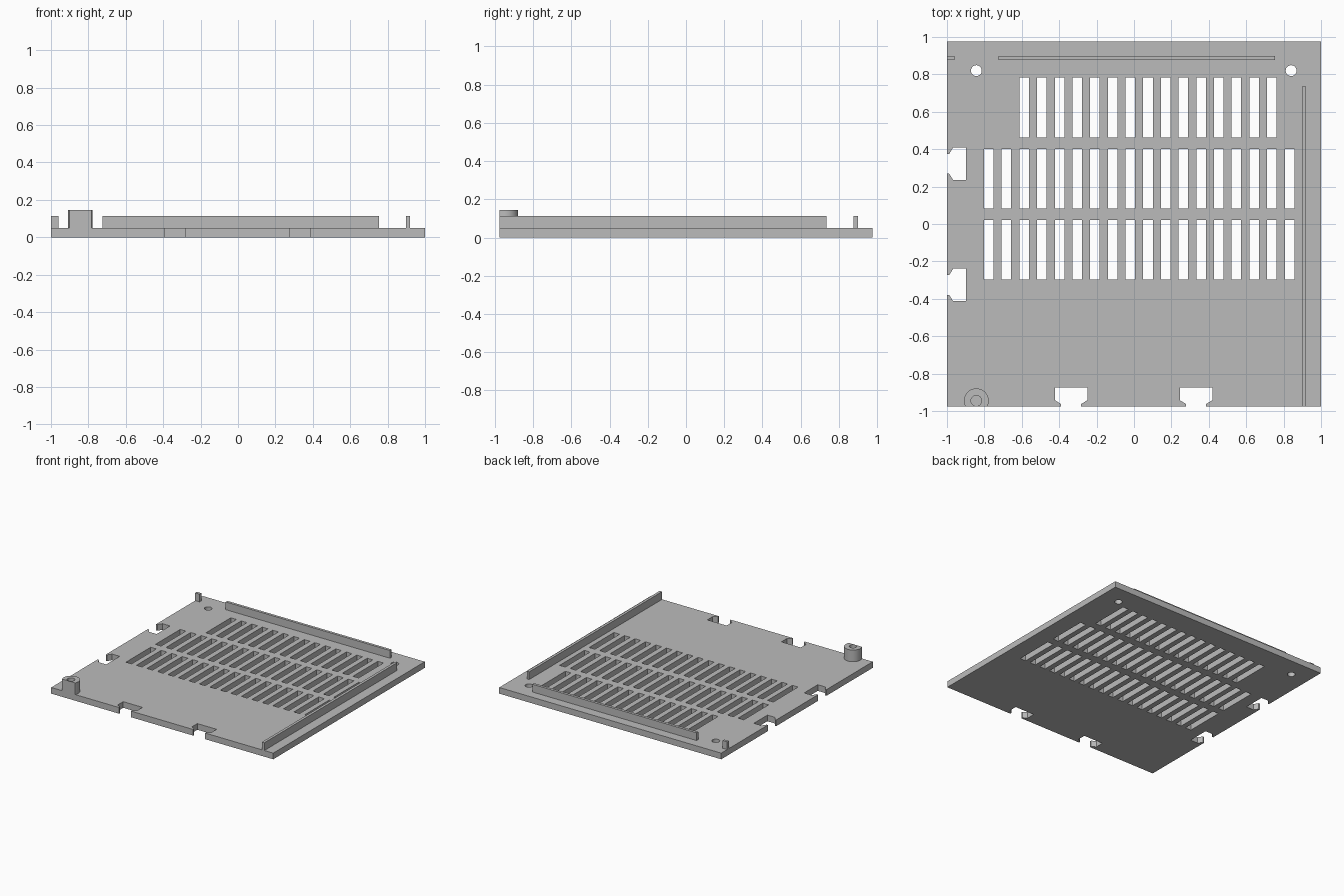
import bpy, bmesh, math

cube = bpy.data.objects.get("Cube")
if cube:
    bpy.data.objects.remove(cube, do_unlink=True)

HALF_X, HALF_Y, THICK = 1.0, 0.975, 0.05
RAIL_TOP, BOSS_TOP = 0.113, 0.145

grey = bpy.data.materials.new("plain grey")
grey.use_nodes = True
colour = (0.5, 0.5, 0.5, 1)
grey.diffuse_color = colour
grey.node_tree.nodes["Principled BSDF"].inputs["Base Color"].default_value = colour


def prism(bm, points, z0, z1):
    """Extrude a closed outline from z0 to z1."""
    face = bm.faces.new([bm.verts.new((x, y, z0)) for x, y in points])
    up = bmesh.ops.extrude_face_region(bm, geom=[face])["geom"]
    verts = [v for v in up if isinstance(v, bmesh.types.BMVert)]
    bmesh.ops.translate(bm, verts=verts, vec=(0, 0, z1 - z0))


def rect(x0, x1, y0, y1):
    return [(x0, y0), (x1, y0), (x1, y1), (x0, y1)]


def circle(x, y, r, n=40):
    return [(x + r * math.cos(math.tau * i / n), y + r * math.sin(math.tau * i / n))
            for i in range(n)]


def make(name, outlines, z0, z1):
    bm = bmesh.new()
    for points in outlines:
        prism(bm, points, z0, z1)
    bmesh.ops.recalc_face_normals(bm, faces=bm.faces)
    mesh = bpy.data.meshes.new(name)
    bm.to_mesh(mesh)
    bm.free()
    mesh.materials.append(grey)
    obj = bpy.data.objects.new(name, mesh)
    bpy.context.collection.objects.link(obj)
    return obj


def cut(obj, cutter):
    """Subtract the cutter, bake the result and drop the cutter."""
    mod = obj.modifiers.new("cut", "BOOLEAN")
    mod.operation, mod.solver, mod.object = "DIFFERENCE", "EXACT", cutter
    graph = bpy.context.evaluated_depsgraph_get()
    mesh = bpy.data.meshes.new_from_object(obj.evaluated_get(graph))
    obj.modifiers.clear()
    obj.data = mesh
    bpy.data.objects.remove(cutter, do_unlink=True)


# Openings: three rows of vent slots, the back row being shorter
holes = []
for y0, columns in ((-0.297, range(18)), (0.083, range(18)), (0.463, range(2, 17))):
    for c in columns:
        x0 = -0.802 + c * 0.0946
        holes.append(rect(x0, x0 + 0.051, y0, y0 + 0.319))

# Screw holes in the back corners
holes += [circle(x, 0.82, 0.029) for x in (-0.843, 0.84)]

# Clip notches with a narrow mouth, on the right and front edges
side = [(0.053, -0.03), (0.053, 0.012), (0.087, 0.033), (0.087, 0.102)]
notch = side + [(-a, d) for a, d in reversed(side)]
for centre in (-0.326, 0.322):
    holes.append([(-HALF_X + d, centre + a) for a, d in notch])
for centre in (-0.336, 0.332):
    holes.append([(centre + a, -HALF_Y + d) for a, d in notch])

# Base plate
plate = make("base_plate", [rect(-HALF_X, HALF_X, -HALF_Y, HALF_Y)], 0, THICK)
cut(plate, make("plate_cutter", holes, -0.1, 0.2))

# Upright rails
make("back_rail", [rect(-0.725, 0.755, 0.877, 0.899)], THICK, RAIL_TOP)
make("back_rail_stub", [rect(-HALF_X, -0.96, 0.877, 0.899)], THICK, RAIL_TOP)
make("left_rail", [rect(0.898, 0.92, -HALF_Y, 0.735)], THICK, RAIL_TOP)

# Screw boss, trimmed flush with the front edge
BX, BY = -0.843, -0.945
boss = make("screw_boss", [circle(BX, BY, 0.066, 64)], THICK, BOSS_TOP)
cut(boss, make("boss_trim", [rect(-1.2, -0.5, -1.2, -HALF_Y)], 0, 0.3))
cut(boss, make("boss_bore", [circle(BX, BY, 0.0285)], 0, 0.3))

# Smooth the round walls only
for obj in (plate, boss):
    bpy.ops.object.select_all(action="DESELECT")
    obj.select_set(True)
    bpy.context.view_layer.objects.active = obj
    bpy.ops.object.shade_smooth_by_angle(angle=math.radians(25))
